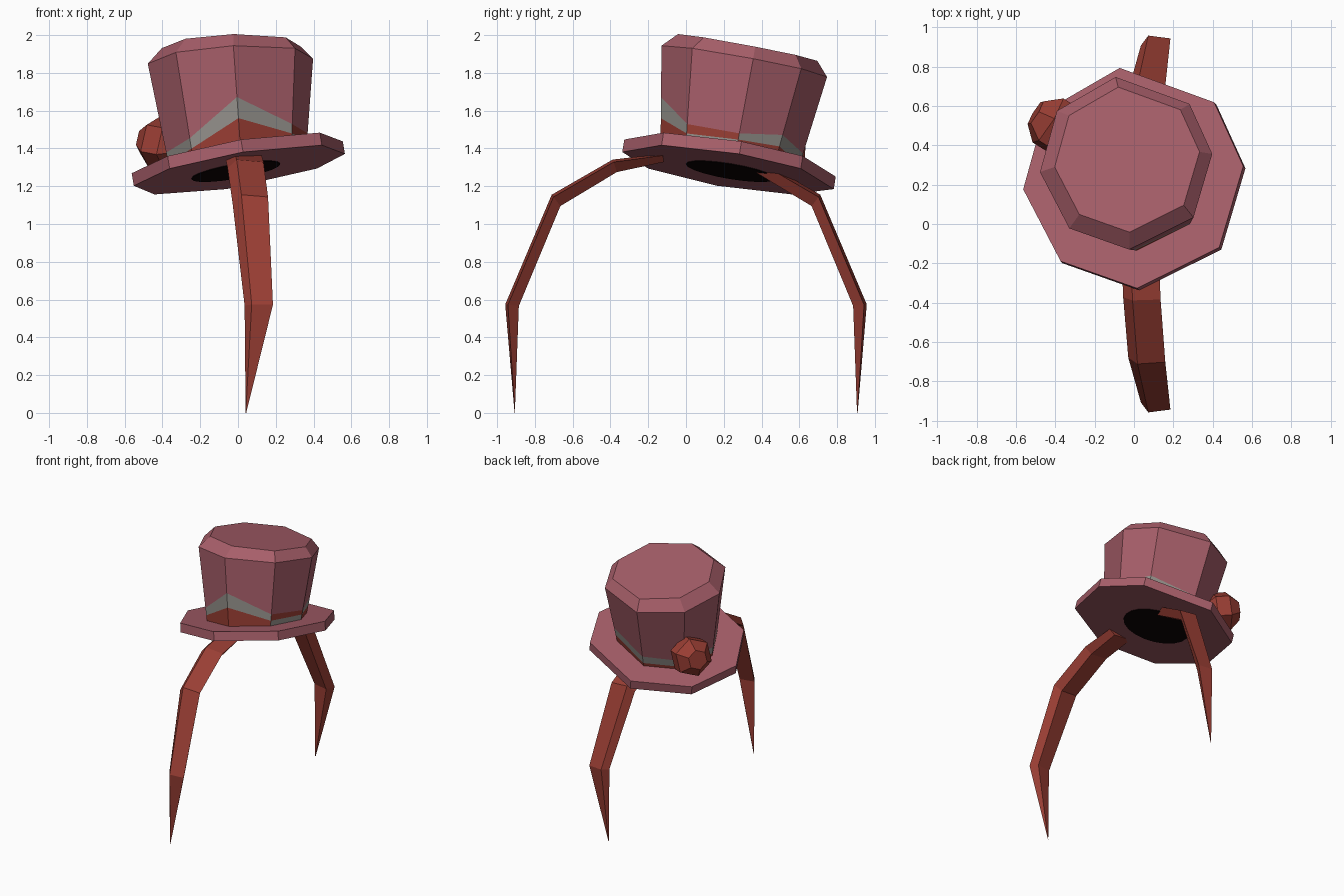
import bpy, bmesh, math
from mathutils import Vector

if "Cube" in bpy.data.objects:
    bpy.data.objects.remove(bpy.data.objects["Cube"])


def material(name, rgb):
    m = bpy.data.materials.new(name)
    m.diffuse_color = (*rgb, 1)
    m.use_nodes = True
    m.node_tree.nodes["Principled BSDF"].inputs["Base Color"].default_value = m.diffuse_color
    return m


PINK = material("dusty pink", (0.39, 0.114, 0.144))
RED = material("rust red", (0.32, 0.048, 0.034))
GREY = material("warm grey", (0.30, 0.285, 0.262))
BLACK = material("near black", (0.004, 0.001, 0.001))


def loft(name, rings, mats, pick=lambda band, side: 0):
    """Skin a list of closed rings, cap both ends, flat shaded."""
    bm = bmesh.new()
    rows = [[bm.verts.new(p) for p in ring] for ring in rings]
    n = len(rows[0])
    for b in range(len(rows) - 1):
        for s in range(n):
            t = (s + 1) % n
            f = bm.faces.new((rows[b][s], rows[b][t], rows[b + 1][t], rows[b + 1][s]))
            f.material_index = pick(b, s)
    bm.faces.new(rows[0][::-1])
    bm.faces.new(rows[-1])
    bmesh.ops.remove_doubles(bm, verts=bm.verts, dist=1e-5)
    bmesh.ops.recalc_face_normals(bm, faces=bm.faces)
    me = bpy.data.meshes.new(name)
    bm.to_mesh(me)
    bm.free()
    for m in mats:
        me.materials.append(m)
    ob = bpy.data.objects.new(name, me)
    bpy.context.collection.objects.link(ob)
    return ob


def tilted_ring(centre, radius, slope, angles):
    """Ring that is round from above and tilted by the x and y slopes."""
    pts = []
    for a in angles:
        x, y = radius * math.cos(math.radians(a)), radius * math.sin(math.radians(a))
        pts.append(Vector(centre) + Vector((x, y, slope[0] * x + slope[1] * y)))
    return pts


# Slightly uneven octagon shared by brim and crown (starts at +x, runs to the back)
OCT = [6, 43, 97, 143, 186, 229, 272, 321]
TILT = (0.168, -0.162)
NORMAL = Vector((-TILT[0], -TILT[1], 1)).normalized()

# Brim
brim_top = tilted_ring((-0.004, 0.235, 1.353), 0.562, TILT, OCT)
loft("brim", [[p - NORMAL * 0.068 for p in brim_top], brim_top], [PINK])

# Dark head opening, a thin plate under the brim
hole = tilted_ring((-0.012, 0.235, 1.281), 0.235, TILT, range(0, 360, 18))
loft("head_opening", [[p - NORMAL * 0.004 for p in hole], hole], [BLACK])

# Crown, with a zigzag band whose height changes from corner to corner
base = tilted_ring((0.0, 0.23, 1.35), 0.365, TILT, OCT)
wide = tilted_ring((-0.04, 0.31, 1.862), 0.44, (0.05, -0.185), OCT)
cap = tilted_ring((-0.035, 0.328, 1.935), 0.37, (0.03, -0.19), OCT)
LOW = [0.09, 0.12, 0.06, 0.05, 0.05, 0.08, 0.28, 0.09]
HIGH = [0.16, 0.25, 0.18, 0.15, 0.15, 0.18, 0.49, 0.19]


def between(heights):
    return [p.lerp(q, h) for p, q, h in zip(base, wide, heights)]


def crown_colour(band, side):
    if band > 1:
        return 0
    swapped = side == 7          # on the right panel the red runs over the grey
    return 2 if (band == 1) != swapped else 1


loft("crown", [base, between(LOW), between(HIGH), wide, cap], [PINK, RED, GREY], crown_colour)

# Faceted knob at the back left of the crown
axis = Vector((-0.8, 0.5, 0.15)).normalized()
side = axis.cross(Vector((0, 0, 1))).normalized()
up = side.cross(axis)
knob = []
for d, r in ((-0.12, 0.08), (-0.05, 0.145), (0.05, 0.145), (0.125, 0.075)):
    knob.append([Vector((-0.395, 0.50, 1.425)) + axis * d
                 + side * r * math.cos(a) + up * r * math.sin(a)
                 for a in (math.radians(20 + 60 * k) for k in range(6))])
loft("knob", knob, [RED])

# Legs: centre, half width and half thickness vector (y, z) at each joint
JOINTS = [((0.03, -0.12, 1.35), 0.095, (-0.003, 0.022)),
          ((0.04, -0.377, 1.308), 0.095, (-0.011, 0.033)),
          ((0.065, -0.688, 1.125), 0.094, (-0.023, 0.030)),
          ((0.11, -0.921, 0.57), 0.075, (-0.036, 0.004)),
          ((0.042, -0.907, 0.0), 0.0, (0, 0))]
SECTION = [(-1, -0.4), (-0.5, 1), (1, 0.6), (0.55, -1)]
for name, flip in (("front_leg", 1), ("back_leg", -1)):
    rings = []
    for c, w, t in JOINTS:
        rings.append([Vector((c[0] + u * w, flip * (c[1] + v * t[0]), c[2] + v * t[1]))
                      for u, v in SECTION])
    # the last ring collapses to the pointed foot
    rings[-1] = [p + Vector((u, v, 0)) * 0.0015 for p, (u, v) in zip(rings[-1], SECTION)]
    loft(name, rings, [RED])
